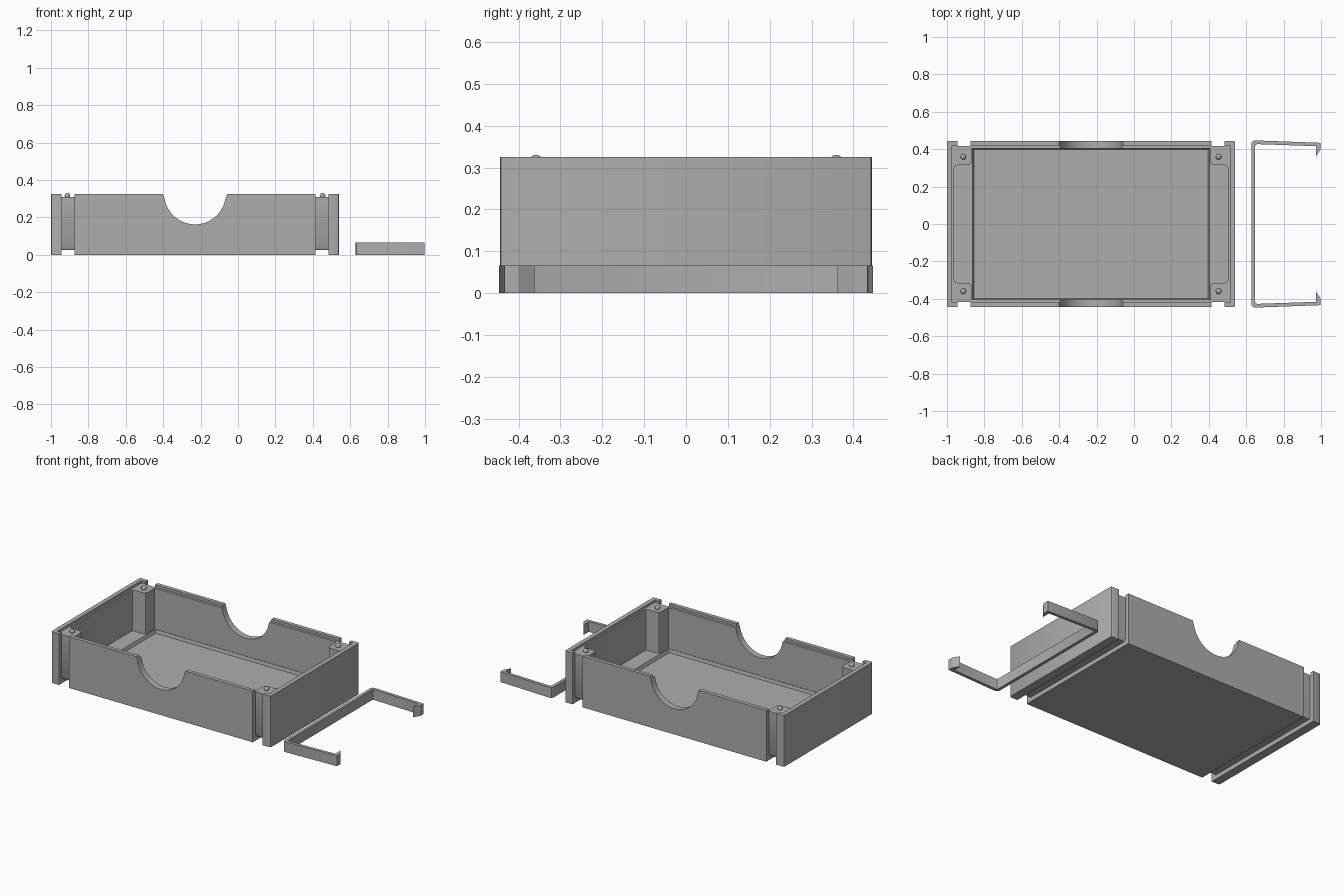
import bpy, bmesh, math

if "Cube" in bpy.data.objects:
    bpy.data.objects.remove(bpy.data.objects["Cube"])

CX = -0.23          # centre of the tray along x

mat = bpy.data.materials.new("grey plastic")
mat.diffuse_color = (0.42, 0.42, 0.42, 1)
mat.use_nodes = True
mat.node_tree.nodes["Principled BSDF"].inputs["Base Color"].default_value = mat.diffuse_color


def loft(name, low, high, z0, z1):
    """Solid between two outlines with the same number of points."""
    bm = bmesh.new()
    a = [bm.verts.new((x, y, z0)) for x, y in low]
    b = [bm.verts.new((x, y, z1)) for x, y in high]
    bm.faces.new(a[::-1])
    bm.faces.new(b)
    n = len(a)
    for i in range(n):
        j = (i + 1) % n
        bm.faces.new((a[i], a[j], b[j], b[i]))
    bmesh.ops.recalc_face_normals(bm, faces=bm.faces)
    me = bpy.data.meshes.new(name)
    bm.to_mesh(me)
    bm.free()
    me.materials.append(mat)
    ob = bpy.data.objects.new(name, me)
    bpy.context.collection.objects.link(ob)
    return ob


def prism(name, pts, z0, z1):
    return loft(name, pts, pts, z0, z1)


def rect(hx, hy, cx=CX, cy=0):
    return [(cx - hx, cy - hy), (cx + hx, cy - hy), (cx + hx, cy + hy), (cx - hx, cy + hy)]


def quad_mirror(quarter):
    """Closed outline from a first-quadrant run, going anticlockwise."""
    q = quarter
    pts = q + [(-x, y) for x, y in q[::-1]] + [(-x, -y) for x, y in q] + [(x, -y) for x, y in q[::-1]]
    return [(CX + x, y) for x, y in pts]


def cut(ob, cutter):
    m = ob.modifiers.new("cut", 'BOOLEAN')
    m.operation, m.solver, m.object = 'DIFFERENCE', 'EXACT', cutter
    bpy.context.view_layer.objects.active = ob
    bpy.ops.object.modifier_apply(modifier=m.name)
    bpy.data.objects.remove(cutter)


def smooth(ob):
    bpy.ops.object.select_all(action='DESELECT')
    ob.select_set(True)
    bpy.context.view_layer.objects.active = ob
    bpy.ops.object.shade_smooth_by_angle(angle=math.radians(32))


# Tray body with softened vertical corners
tray = prism("tray", quad_mirror([(0.77, 0.436), (0.767, 0.442), (0.761, 0.445)]), 0, 0.325)

# Main cavity leaving a rounded post in each corner
cavity = quad_mirror([(0.732, 0.298), (0.727, 0.310), (0.715, 0.315), (0.657, 0.315),
                      (0.644, 0.321), (0.638, 0.334), (0.638, 0.405)])
cut(tray, prism("cavity_cutter", cavity, 0.05, 0.5))

# Sunken floor with sloping edges
cut(tray, loft("floor_cutter", rect(0.626, 0.398), rect(0.637, 0.4045), 0.03, 0.06))

# Stepped ledge inside the rim
cut(tray, prism("ledge_cutter", rect(0.742, 0.42), 0.31, 0.5))

# Strap channels: down both sides and across the underside
for s in (-1, 1):
    gx = CX + s * 0.68
    for t in (-1, 1):
        cut(tray, prism("side_channel_cutter", rect(0.035, 0.1, gx, t * 0.518), -0.1, 0.5))
    cut(tray, prism("under_channel_cutter", rect(0.035, 0.6, gx), -0.1, 0.027))
    for t in (-1, 1):   # eased lower edge of the channel
        ease = loft("ease_cutter", rect(0.035, 0.1, gx, t * 0.505), rect(0.035, 0.1, gx, t * 0.518), 0.02, 0.042)
        cut(tray, ease)

# Finger notch through both long walls
arc = [(CX + 0.165 * math.cos(a), 0.328 + 0.165 * math.sin(a))
       for a in (math.pi + math.pi * i / 32 for i in range(33))]
arc = [(CX - 0.172, 0.5), (CX - 0.172, 0.328), (CX - 0.167, 0.312)] + arc[2:-2] + \
      [(CX + 0.167, 0.312), (CX + 0.172, 0.328), (CX + 0.172, 0.5)]
notch = prism("notch_cutter", arc, -0.6, 0.6)
notch.rotation_euler.x = math.pi / 2
bpy.context.view_layer.update()
cut(tray, notch)
smooth(tray)

# Locating pins on the posts
for s in (-1, 1):
    for t in (-1, 1):
        bpy.ops.mesh.primitive_uv_sphere_add(segments=20, ring_count=12, radius=0.015,
                                             location=(CX + s * 0.682, t * 0.359, 0.3155))
        pin = bpy.context.object
        pin.name = "locating_pin"
        pin.data.materials.append(mat)
        smooth(pin)

# Loose strap clip lying beside the tray
half = [(0.628, 0.432), (0.634, 0.442), (0.645, 0.447), (0.998, 0.434), (0.998, 0.400),
        (0.974, 0.362), (0.974, 0.416), (0.660, 0.427), (0.652, 0.424), (0.648, 0.416)]
clip = prism("strap_clip", half + [(x, -y) for x, y in half[::-1]], 0, 0.066)
smooth(clip)
